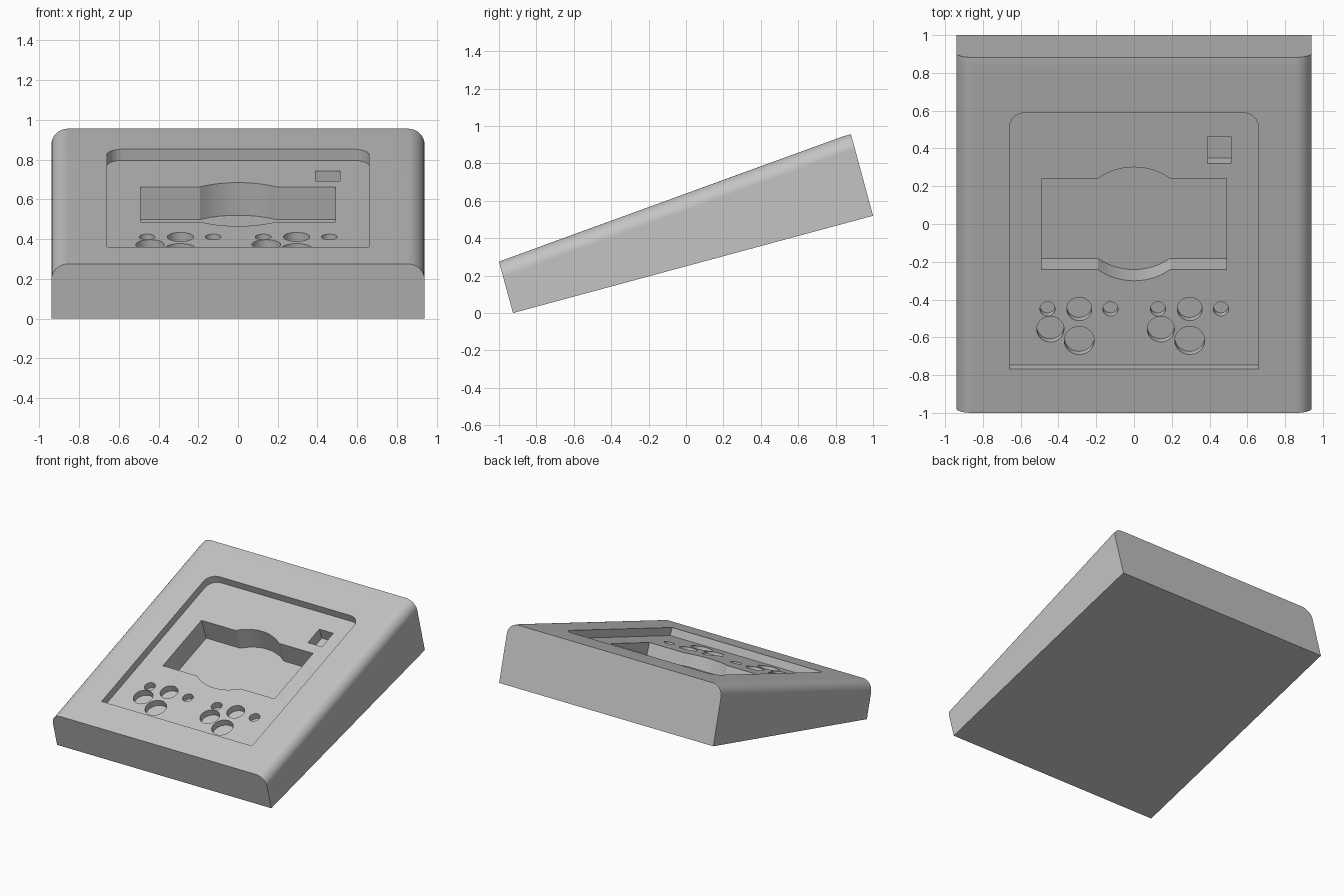
import bpy, bmesh
from math import sin, cos, pi, radians, sqrt, atan2
from mathutils import Matrix

if "Cube" in bpy.data.objects:
    bpy.data.objects.remove(bpy.data.objects["Cube"], do_unlink=True)

TILT = radians(20)          # slope of the face panel
FLOOR_Z = 0.575             # height of the recessed floor at y = 0
RECESS = 0.06
SHIFT = RECESS * sin(TILT)  # slide between rim and floor along the slope

grey = bpy.data.materials.new("plain grey")
grey.use_nodes = True
colour = (0.55, 0.55, 0.55, 1)
grey.diffuse_color = colour
grey.node_tree.nodes["Principled BSDF"].inputs["Base Color"].default_value = colour


def prism(name, outline, low, high, matrix):
    """Extrude a flat outline between two heights, then place it."""
    bm = bmesh.new()
    face = bm.faces.new([bm.verts.new((x, y, low)) for x, y in outline])
    top = bmesh.ops.extrude_face_region(bm, geom=[face])["geom"]
    verts = [v for v in top if isinstance(v, bmesh.types.BMVert)]
    bmesh.ops.translate(bm, verts=verts, vec=(0, 0, high - low))
    bmesh.ops.transform(bm, matrix=matrix, verts=bm.verts)
    bmesh.ops.recalc_face_normals(bm, faces=bm.faces)
    mesh = bpy.data.meshes.new(name)
    bm.to_mesh(mesh)
    bm.free()
    mesh.materials.append(grey)
    obj = bpy.data.objects.new(name, mesh)
    bpy.context.collection.objects.link(obj)
    return obj


def arc(cx, cy, r, start, end, steps):
    return [(cx + r * cos(start + (end - start) * i / steps),
             cy + r * sin(start + (end - start) * i / steps))
            for i in range(steps + 1)]


# Wedge housing: side profile extruded across the width
side = [(-0.925, 0), (1, 0.52), (0.882, 0.956), (0.83, 0.941), (-1, 0.275)]
across = Matrix(((0, 0, 1, 0), (1, 0, 0, 0), (0, 1, 0, 0), (0, 0, 0, 1)))
housing = prism("housing", side, -0.94, 0.94, across)

# Round the two long upper edges
bm = bmesh.new()
bm.from_mesh(housing.data)
long_edges = []
for e in bm.edges:
    a, b = e.verts
    mid = (a.co + b.co) / 2
    on_side = abs(mid.x) > 0.9
    is_top = all(v.co.z > 0.26 + 0.35 * (v.co.y + 1) for v in e.verts)
    if on_side and is_top:
        long_edges.append(e)
bmesh.ops.bevel(bm, geom=long_edges, offset=0.085, segments=10,
                profile=0.5, affect='EDGES')
bm.to_mesh(housing.data)
bm.free()

# Cutters live in the tilted frame of the recessed floor
panel = Matrix.Translation((0, 0, FLOOR_Z)) @ Matrix.Rotation(TILT, 4, 'X')
cutters = []


def cut(outline, low, high):
    cutters.append(prism("cutter", outline, low, high, panel))


# Panel recess with two rounded upper corners
back, front, half, r = 0.59 / cos(TILT) + SHIFT, -0.766 / cos(TILT) + SHIFT, 0.66, 0.085
cut([(-half, front), (half, front)]
    + arc(half - r, back - r, r, 0, pi / 2, 10)
    + arc(-half + r, back - r, r, pi / 2, pi, 10), 0, 0.25)

# Screen pocket: a rectangle merged with a centred circle
w, h, r = 0.49, 0.257, 0.32
a = atan2(h, sqrt(r * r - h * h))
cut([(w, h)] + arc(0, 0, r, a, pi - a, 16) + [(-w, h), (-w, -h)]
    + arc(0, 0, r, pi + a, 2 * pi - a, 16) + [(w, -h)], -0.175, 0.03)

# Small square window
y0, y1 = 0.32 / cos(TILT), 0.463 / cos(TILT)
cut([(0.39, y0), (0.513, y0), (0.513, y1), (0.39, y1)], -0.088, 0.03)

# Two matching groups of round button holes
holes = [(-0.458, -0.45, 0.04), (-0.29, -0.45, 0.066), (-0.125, -0.45, 0.04),
         (-0.443, -0.557, 0.072), (-0.29, -0.617, 0.079)]
for offset in (0, 0.585):
    for x, y, r in holes:
        cut(arc(x + offset, y / cos(TILT), r, 0, 2 * pi, 40)[:-1], -0.05, 0.03)

# Carve everything out of the housing
bpy.ops.object.select_all(action='DESELECT')
bpy.context.view_layer.objects.active = housing
housing.select_set(True)
for cutter in cutters:
    cutter.hide_render = True
    mod = housing.modifiers.new("carve", 'BOOLEAN')
    mod.operation = 'DIFFERENCE'
    mod.solver = 'EXACT'
    mod.object = cutter
    bpy.ops.object.modifier_apply(modifier=mod.name)
for cutter in cutters:
    bpy.data.objects.remove(cutter, do_unlink=True)

# Smooth curves, keep flat faces crisp
bpy.ops.object.shade_smooth_by_angle(angle=radians(30))
weighted = housing.modifiers.new("even_normals", 'WEIGHTED_NORMAL')
weighted.keep_sharp = True
